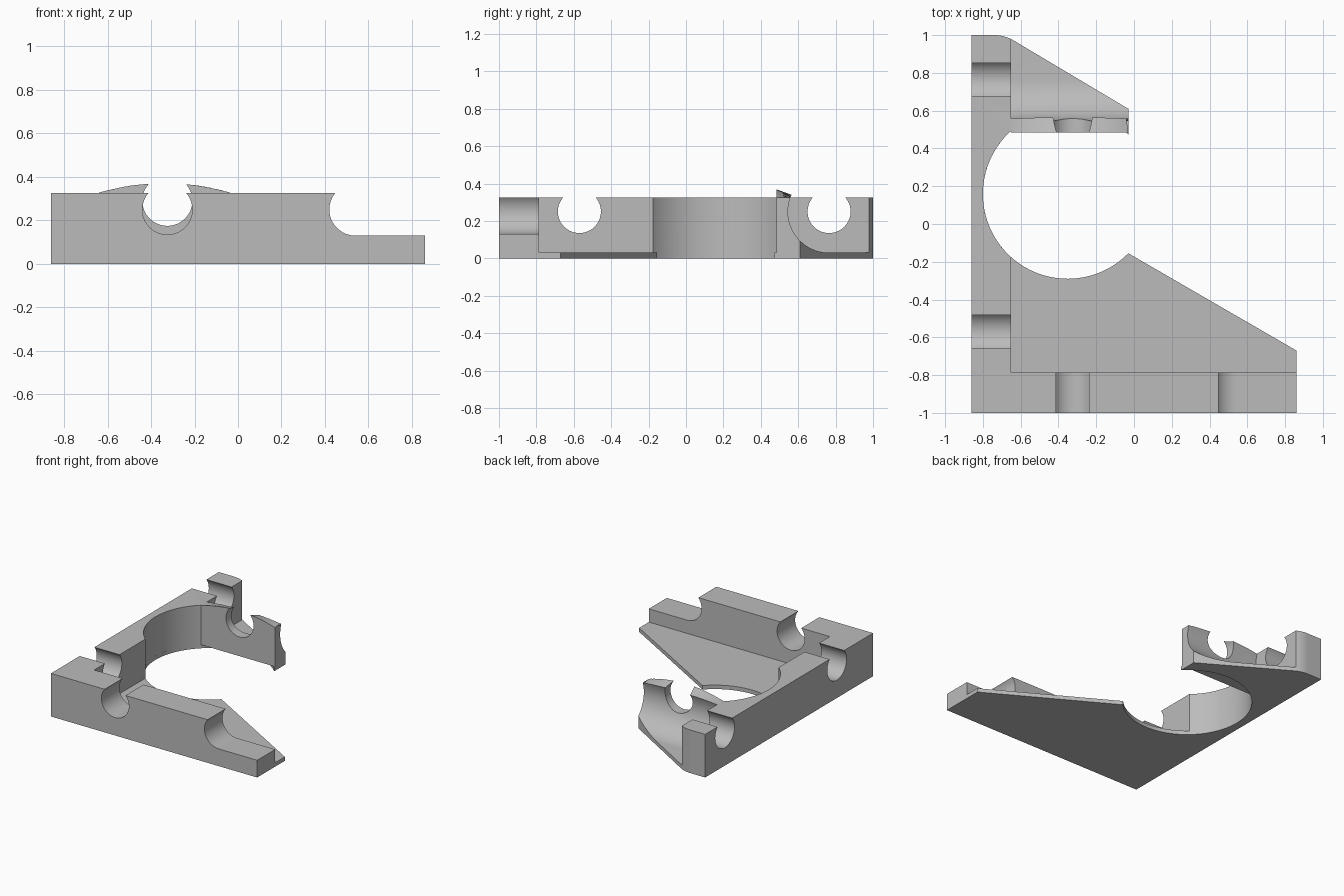
import bpy, bmesh, math
from mathutils import Vector

cube = bpy.data.objects.get("Cube")
if cube:
    bpy.data.objects.remove(cube, do_unlink=True)

grey = bpy.data.materials.new("plain grey")
grey.use_nodes = True
colour = (0.5, 0.5, 0.5, 1)
grey.diffuse_color = colour
grey.node_tree.nodes["Principled BSDF"].inputs["Base Color"].default_value = colour


def arc(cx, cy, r, start, end, steps=24):
    angles = [math.radians(start + (end - start) * i / steps) for i in range(steps + 1)]
    return [(cx + r * math.cos(a), cy + r * math.sin(a)) for a in angles]


def circle(cx, cy, r, steps=64):
    return arc(cx, cy, r, 0, 360, steps)[:-1]


def prism(name, profile, axis, low, high):
    """Extrude a flat profile along the x, y or z axis."""
    place = {"x": lambda a, b, d: (d, a, b),
             "y": lambda a, b, d: (a, d, b),
             "z": lambda a, b, d: (a, b, d)}[axis]
    bm = bmesh.new()
    face = bm.faces.new([bm.verts.new(place(a, b, low)) for a, b in profile])
    moved = bmesh.ops.extrude_face_region(bm, geom=[face])["geom"]
    bmesh.ops.translate(bm, verts=[v for v in moved if isinstance(v, bmesh.types.BMVert)],
                        vec=Vector(place(0, 0, high - low)))
    bmesh.ops.recalc_face_normals(bm, faces=bm.faces)
    mesh = bpy.data.meshes.new(name)
    bm.to_mesh(mesh)
    bm.free()
    mesh.materials.append(grey)
    obj = bpy.data.objects.new(name, mesh)
    bpy.context.collection.objects.link(obj)
    return obj


def combine(body, tool, operation="DIFFERENCE"):
    tool.hide_render = True
    mod = body.modifiers.new(tool.name, "BOOLEAN")
    mod.operation, mod.solver, mod.object = operation, "EXACT", tool
    bpy.context.view_layer.objects.active = body
    bpy.ops.object.modifier_apply(modifier=mod.name)
    bpy.data.objects.remove(tool, do_unlink=True)


# Main dimensions
TOP, FLOOR = 0.325, 0.03
INNER, TIP = -0.65, -0.03
WALL, RAIL = 0.485, -0.785
HOLE_X, HOLE_Z, HOLE_R = -0.325, 0.25, 0.115
RING = (-0.351, 0.159, 0.449)

# Full-height bracket footprint with a rounded back corner
outline = [(-0.86, -1), (0.86, -1), (0.86, -0.67), (TIP, -0.155), (TIP, 0.61)]
outline += arc(-0.74, 0.80, 0.2, 60, 90, 10) + [(-0.86, 1)]
bracket = prism("bracket", outline, "z", 0, TOP)

# Raised, sloping crown on the back wall
middle, half = (INNER + TIP) / 2, (TIP - INNER) / 2
xs = [INNER + 2 * half * i / 24 for i in range(25)]
crown = prism("wall_crown", [(TIP, 0.2), (INNER, 0.2)] + [(x, TOP) for x in xs], "y", 0.46, 0.6)
for v in crown.data.vertices:
    if v.co.z > 0.3:
        bulge = max(0, 1 - ((v.co.x - middle) / half) ** 2)
        v.co.z += 0.046 * bulge * (1 - 8 * (v.co.y - WALL))
combine(bracket, crown, "UNION")

# Open pocket between front rail and back wall, with the round seat in the side block
cx, cy, r = RING
turn = math.degrees(math.acos((cx - INNER) / r))
pocket = [(1.2, RAIL), (1.2, WALL), (INNER, WALL)]
pocket += arc(cx, cy, r, 180 - turn + 0.5, 180 + turn, 48) + [(INNER, RAIL)]
combine(bracket, prism("pocket_cutter", pocket, "z", FLOOR, 0.7))

# Round opening through the floor
combine(bracket, prism("floor_cutter", circle(cx, cy, r, 96), "z", -0.1, FLOOR + 0.0002))

# Hollow behind the back wall
hollow = arc(0.765, HOLE_Z, 0.22, 150, 270) + [(1.3, FLOOR), (1.3, 0.7)]
hollow.append((hollow[0][0], 0.7))
combine(bracket, prism("hollow_cutter", hollow, "x", INNER, 0.5))

# Open-topped rod channels through the side block
for y in (-0.57, 0.765):
    combine(bracket, prism("side_channel", circle(y, HOLE_Z, HOLE_R), "x", -1, INNER + 0.02))

# Rod channel in the front rail, and the higher one in the back wall
combine(bracket, prism("front_channel", circle(HOLE_X, HOLE_Z, HOLE_R), "y", -1.2, RAIL + 0.02))
combine(bracket, prism("wall_channel", circle(HOLE_X, 0.29, HOLE_R), "y", 0.4, 0.8))

# Lowered right end of the front rail
step = arc(0.54, HOLE_Z, 0.12, 140, 270) + [(1.2, 0.13), (1.2, 0.7)]
step.append((step[0][0], 0.7))
combine(bracket, prism("step_cutter", step, "y", -1.2, RAIL + 0.02))

# Smooth curved walls, crisp edges
bpy.ops.object.select_all(action="DESELECT")
bracket.select_set(True)
bpy.context.view_layer.objects.active = bracket
bpy.ops.object.shade_smooth_by_angle(angle=math.radians(25))
